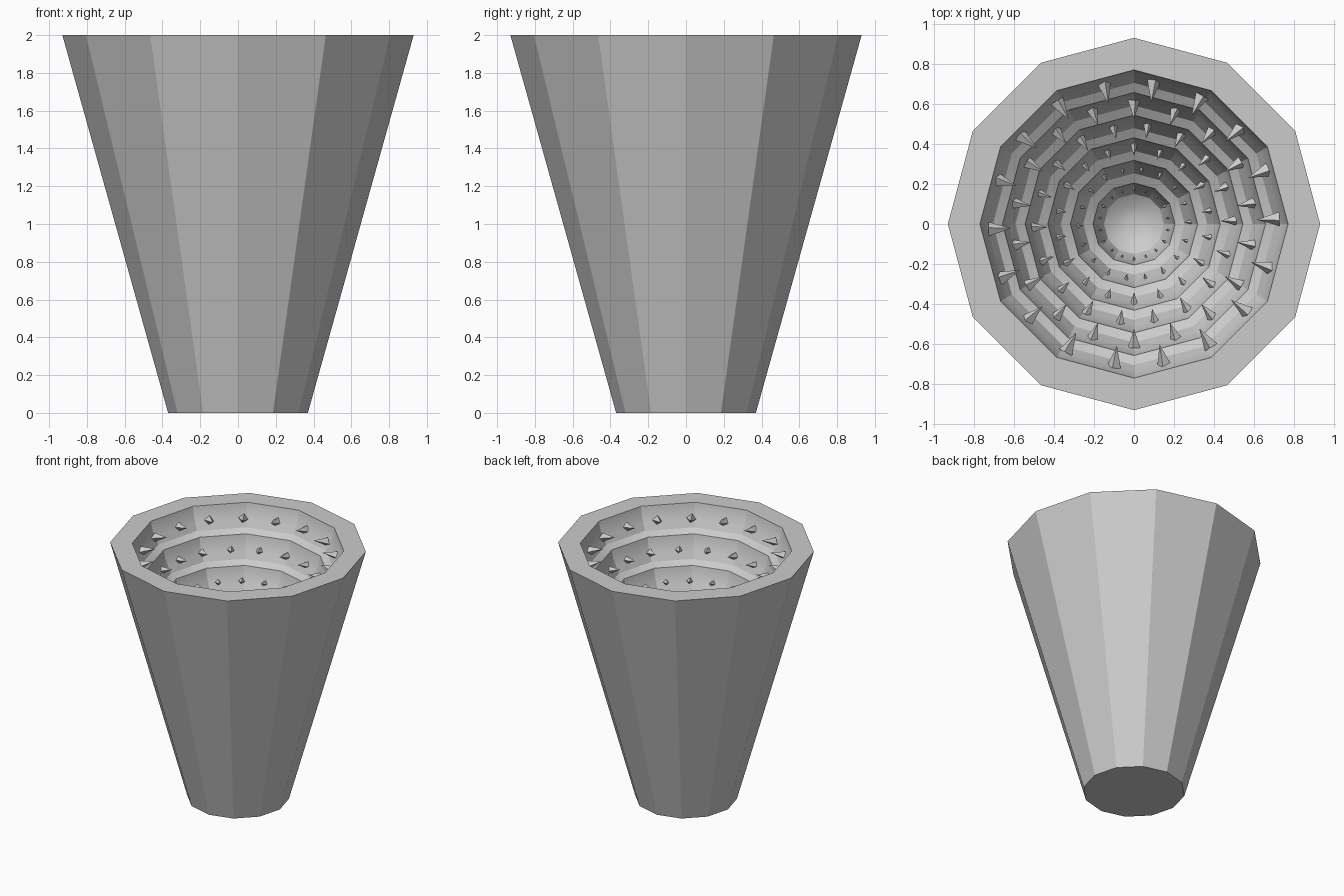
import bpy, bmesh, math
from mathutils import Vector

if "Cube" in bpy.data.objects:
    bpy.data.objects.remove(bpy.data.objects["Cube"])

SIDES = 12


def make_object(name, bm):
    bmesh.ops.recalc_face_normals(bm, faces=bm.faces[:])
    mesh = bpy.data.meshes.new(name)
    bm.to_mesh(mesh)
    bm.free()
    obj = bpy.data.objects.new(name, mesh)
    bpy.context.collection.objects.link(obj)
    return obj


def lathe(name, profile):
    """Revolve (radius, height) points around z, closing both ends."""
    bm = bmesh.new()
    rings = []
    for r, z in profile:
        rings.append([bm.verts.new((r * math.cos(2 * math.pi * i / SIDES),
                                    r * math.sin(2 * math.pi * i / SIDES), z))
                      for i in range(SIDES)])
    for a, b in zip(rings, rings[1:]):
        for i in range(SIDES):
            j = (i + 1) % SIDES
            bm.faces.new((a[i], a[j], b[j], b[i]))
    bm.faces.new(rings[0])
    bm.faces.new(rings[-1])
    return make_object(name, bm)


# Stepped rings descending inside the tapered body
rings = [(0.77 - 0.113 * k, 2.0 - 0.2 * k) for k in range(6)]
profile = [(0.37, 0.0), (0.93, 2.0)]
for k, (r, z) in enumerate(rings):
    profile += [(r, z), (r - 0.012, z - 0.065)]
    if k < 5:
        profile += [(r - 0.04, z - 0.12), (r - 0.065, z - 0.17)]
# Rounded floor of the pit
profile += [(0.185, 0.9), (0.15, 0.83), (0.09, 0.79), (0.03, 0.78)]
body = lathe("tapered_body", profile)
bpy.context.view_layer.objects.active = body
body.select_set(True)
bpy.ops.object.shade_smooth_by_angle(angle=math.radians(25))

# Rings of four-sided spikes pointing inwards, staggered on alternate rings
bm = bmesh.new()
for k, (r, z) in enumerate(rings):
    s = r / 0.77 * 0.95 + 0.05
    for i in range(18):
        a = math.radians(90 + 20 * i - (8 if k % 2 == 0 and k < 5 else 0))
        out = Vector((math.cos(a), math.sin(a), 0))
        side = Vector((-out.y, out.x, 0))
        up = Vector((0, 0, 1))
        centre = out * (r - 0.043 * s) + up * (z - 0.11)
        tip = bm.verts.new(out * (r - 0.155 * s) + up * (z - 0.11 + 0.03 * s))
        base = [bm.verts.new(centre + (side * u + up * v) * 0.036 * s)
                for u, v in ((1, 0.2), (-0.2, 1), (-1, -0.2), (0.2, -1))]
        bm.faces.new(base)
        for n in range(4):
            bm.faces.new((base[n], base[(n + 1) % 4], tip))
make_object("inner_spikes", bm)
